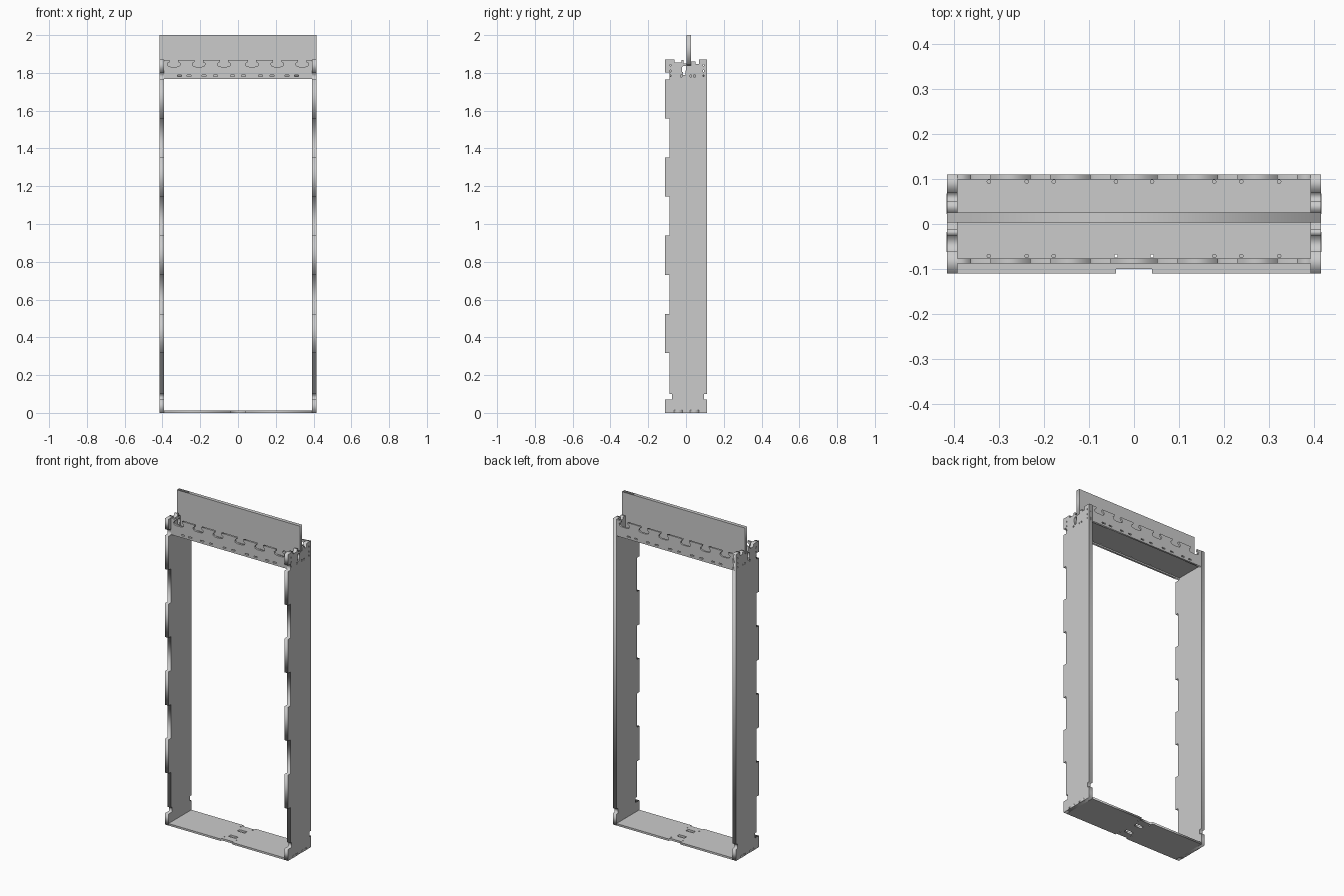
import bpy, math
from mathutils import Matrix

AXES = {
    'x': Matrix(((0, 0, 1, 0), (1, 0, 0, 0), (0, 1, 0, 0), (0, 0, 0, 1))),   # u=y v=z
    'y': Matrix(((1, 0, 0, 0), (0, 0, -1, 0), (0, 1, 0, 0), (0, 0, 0, 1))),  # u=x v=z
    'z': Matrix.Identity(4),                                                # u=x v=y
}


def panel(name, outline, axis, a, b, holes=()):
    """Flat board cut from an outline with holes, lying between a and b on an axis."""
    cu = bpy.data.curves.new(name + "_profile", 'CURVE')
    cu.dimensions = '2D'
    cu.fill_mode = 'BOTH'
    cu.extrude = (b - a) / 2
    for pts in [outline, *holes]:
        s = cu.splines.new('POLY')
        s.points.add(len(pts) - 1)
        for p, (u, v) in zip(s.points, pts):
            p.co = (u, v, 0, 1)
        s.use_cyclic_u = True
    tmp = bpy.data.objects.new(name + "_tmp", cu)
    bpy.context.collection.objects.link(tmp)
    dg = bpy.context.evaluated_depsgraph_get()
    me = bpy.data.meshes.new_from_object(tmp.evaluated_get(dg))
    bpy.data.objects.remove(tmp)
    m = AXES[axis].copy()
    m.translation['xyz'.index(axis)] = (a + b) / 2
    me.transform(m)
    ob = bpy.data.objects.new(name, me)
    bpy.context.collection.objects.link(ob)
    return ob


def rect(cx, cy, w, h):
    return [(cx - w/2, cy - h/2), (cx + w/2, cy - h/2), (cx + w/2, cy + h/2), (cx - w/2, cy + h/2)]


def disc(cx, cy, r, n=10):
    return [(cx + r*math.cos(2*math.pi*i/n), cy + r*math.sin(2*math.pi*i/n)) for i in range(n)]


# Side posts: toothed front edge, notched feet, cradle at the top
edge = [(-0.11, 0), (-0.11, 0.07), (-0.075, 0.07), (-0.075, 0.1), (-0.088, 0.1)]
for k in range(4):
    z0 = 0.317 + 0.414 * k
    edge += [(-0.088, z0), (-0.11, z0), (-0.11, z0 + 0.207), (-0.088, z0 + 0.207)]
edge += [(-0.088, 1.803), (-0.11, 1.803), (-0.11, 1.87), (-0.06, 1.87), (-0.06, 1.855),
         (-0.025, 1.855), (-0.025, 1.868), (-0.012, 1.868), (-0.012, 1.85), (0.003, 1.85),
         (0.003, 1.84), (0.026, 1.84), (0.026, 1.86), (0.05, 1.86), (0.05, 1.848),
         (0.07, 1.848), (0.07, 1.87), (0.11, 1.87), (0.11, 0.1), (0.095, 0.1), (0.095, 0.07),
         (0.11, 0.07), (0.11, 0)]
keyhole = [(-0.02, 1.83), (-0.02, 1.805), (-0.015, 1.805), (-0.015, 1.79), (-0.003, 1.79),
           (-0.003, 1.812), (0.0, 1.812), (0.0, 1.837), (-0.014, 1.837)]
post_holes = [keyhole] + [rect(y, z, 0.007, 0.009) for y in (-0.082, 0.093)
                          for z in (1.785, 1.81, 1.84)]
post_holes += [rect(y, 1.783, 0.008, 0.01) for y in (-0.025, 0.025, 0.045)]
for side, a, b in (("left", -0.415, -0.392), ("right", 0.392, 0.415)):
    panel(side + "_post", edge, 'x', a, b, post_holes)

# Lintel boards with a row of dovetail sockets along the top edge
centres = [-0.34, -0.208, -0.074, 0.074, 0.208, 0.34]
lintel = [(-0.404, 1.768), (-0.404, 1.868)]
for c in centres:
    lintel += [(c - 0.022, 1.868), (c - 0.024, 1.856), (c - 0.034, 1.85), (c - 0.031, 1.836),
               (c - 0.015, 1.832), (c + 0.015, 1.832), (c + 0.031, 1.836), (c + 0.034, 1.85),
               (c + 0.024, 1.856), (c + 0.022, 1.868)]
lintel += [(0.404, 1.868), (0.404, 1.768)]
slots = [rect(s * x, 1.784, 0.022, 0.007) for s in (-1, 1)
         for x in (0.03, 0.12, 0.18, 0.26, 0.31)]
panel("front_lintel", lintel, 'y', -0.088, -0.076, slots)
panel("back_lintel", lintel, 'y', 0.099, 0.11, slots)

# Shelf closing the lintel box, with relief holes along its edges
relief = [disc(s * x, y, 0.004) for s in (-1, 1) for x in (0.04, 0.178, 0.238, 0.322)
          for y in (-0.071, 0.094)]
panel("lintel_shelf", rect(0, 0.0115, 0.784, 0.175), 'z', 1.777, 1.789, relief)

# Upright header board, narrower where it drops between the posts
header = [(-0.415, 2), (-0.415, 1.842), (-0.391, 1.842), (-0.391, 1.789),
          (0.391, 1.789), (0.391, 1.842), (0.415, 1.842), (0.415, 2)]
panel("header_board", header, 'y', 0.003, 0.026)

# Threshold with stepped middle joint and lock slots
floor = [(-0.392, -0.11), (-0.04, -0.11), (-0.04, -0.1), (0.04, -0.1), (0.04, -0.11),
         (0.392, -0.11), (0.392, 0.11), (0.04, 0.11), (0.04, 0.098), (-0.04, 0.098),
         (-0.04, 0.11), (-0.392, 0.11)]
locks = []
for y in (-0.045, 0.04):
    locks += [rect(0, y, 0.05, 0.022)]
locks += [disc(s * 0.04, y, 0.004) for s in (-1, 1) for y in (-0.071, 0.085)]
panel("threshold", floor, 'z', 0, 0.012, locks)

# Threshold tenons showing through the outer faces of the posts
for s in (-1, 1):
    for y in (-0.04, 0.045):
        panel("threshold_tenon", rect(s * 0.404, y, 0.024, 0.045), 'z', 0.0, 0.014)
